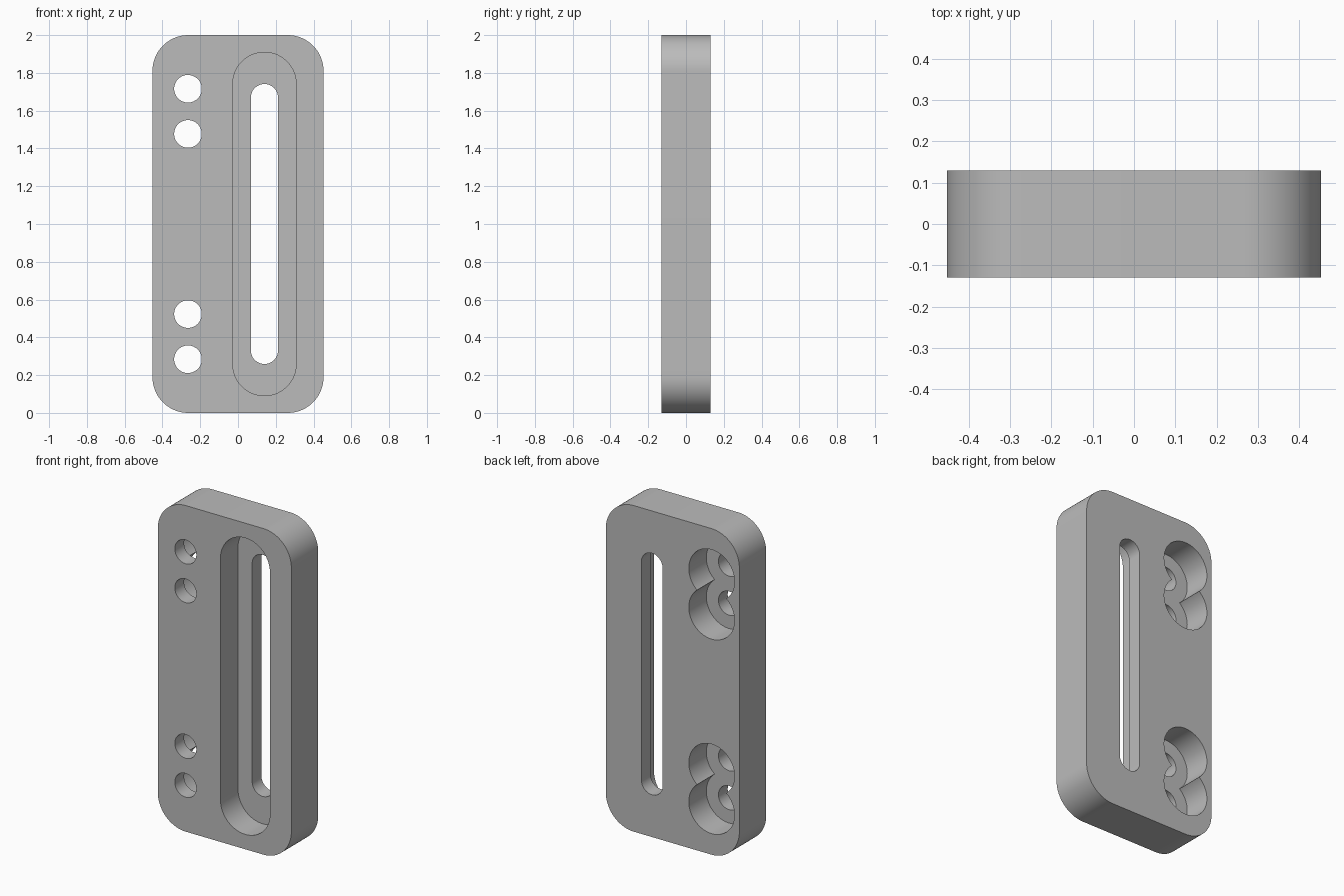
import bpy, bmesh, math

cube = bpy.data.objects.get("Cube")
if cube:
    bpy.data.objects.remove(cube, do_unlink=True)

HALF_W, HALF_T, MID_Z = 0.453, 0.13, 1.0
DEPTH = 0.17                      # depth of recess and counterbores
SLOT_X, HOLE_X = 0.14, -0.265

grey = bpy.data.materials.new("plain grey")
grey.use_nodes = True
colour = (0.5, 0.5, 0.5, 1)
grey.diffuse_color = colour
grey.node_tree.nodes["Principled BSDF"].inputs["Base Color"].default_value = colour


def rounded_prism(name, cx, cz, half_w, half_h, radius, y0, y1, steps=24):
    """Rounded rectangle (or slot, or circle) in XZ, extruded along Y."""
    points = []
    for i, (sx, sz) in enumerate([(1, 1), (-1, 1), (-1, -1), (1, -1)]):
        for k in range(steps + 1):
            a = math.pi / 2 * (i + k / steps)
            points.append((cx + sx * (half_w - radius) + radius * math.cos(a), y0,
                           cz + sz * (half_h - radius) + radius * math.sin(a)))
    bm = bmesh.new()
    face = bm.faces.new([bm.verts.new(p) for p in points])
    extruded = bmesh.ops.extrude_face_region(bm, geom=[face])["geom"]
    moved = [v for v in extruded if isinstance(v, bmesh.types.BMVert)]
    bmesh.ops.translate(bm, vec=(0, y1 - y0, 0), verts=moved)
    bmesh.ops.remove_doubles(bm, verts=bm.verts, dist=1e-5)
    bmesh.ops.recalc_face_normals(bm, faces=bm.faces)
    mesh = bpy.data.meshes.new(name)
    bm.to_mesh(mesh)
    bm.free()
    mesh.materials.append(grey)
    obj = bpy.data.objects.new(name, mesh)
    bpy.context.collection.objects.link(obj)
    return obj


# Plate with rounded corners
plate = rounded_prism("slotted_plate", 0, MID_Z, HALF_W, 1.0, 0.19, -HALF_T, HALF_T)

# Long slot with a wider recess on the front
cutters = [
    rounded_prism("slot_recess_cutter", SLOT_X, MID_Z, 0.168, 0.909, 0.168,
                  -0.3, -HALF_T + DEPTH),
    rounded_prism("slot_cutter", SLOT_X, MID_Z, 0.072, 0.741, 0.072, -0.3, 0.3),
]

# Screw holes with overlapping counterbores on the back
for side in (-1, 1):
    for offset in (0.477, 0.716):
        z = MID_Z + side * offset
        cutters.append(rounded_prism("counterbore_cutter", HOLE_X, z, 0.155, 0.155,
                                     0.155, HALF_T - DEPTH, 0.3))
        cutters.append(rounded_prism("hole_cutter", HOLE_X, z, 0.073, 0.073,
                                     0.073, -0.3, 0.3))

# Cut everything out of the plate
bpy.context.view_layer.objects.active = plate
for cutter in cutters:
    cutter.hide_render = True
    mod = plate.modifiers.new("cut", "BOOLEAN")
    mod.operation = "DIFFERENCE"
    mod.solver = "EXACT"
    mod.object = cutter
    bpy.ops.object.modifier_apply(modifier=mod.name)
    bpy.data.objects.remove(cutter, do_unlink=True)

# Smooth curved walls, keep the rims sharp
bpy.ops.object.select_all(action="DESELECT")
plate.select_set(True)
bpy.ops.object.shade_smooth_by_angle(angle=math.radians(30))
